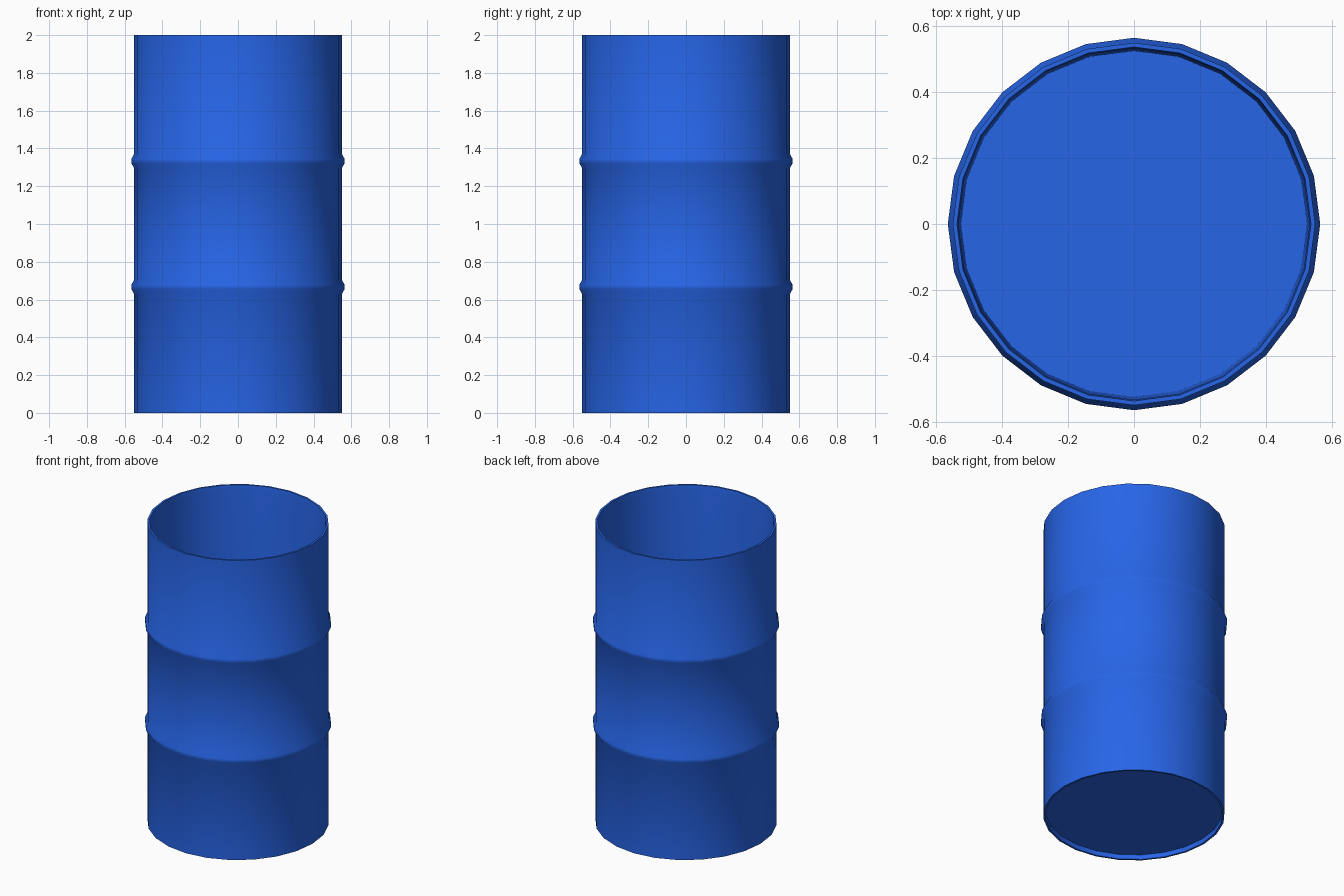
import bpy, bmesh
from math import cos, sin, tau, radians

if "Cube" in bpy.data.objects:
    bpy.data.objects.remove(bpy.data.objects["Cube"])

SIDES = 24


def lathe(name, profile):
    """Revolve (radius, z) points about z; the two ends are capped flat."""
    bm = bmesh.new()
    rings = [[bm.verts.new((r * cos(tau * i / SIDES), r * sin(tau * i / SIDES), z))
              for i in range(SIDES)] for r, z in profile]
    for a, b in zip(rings, rings[1:]):
        for i in range(SIDES):
            j = (i + 1) % SIDES
            bm.faces.new((a[i], a[j], b[j], b[i]))
    bm.faces.new(rings[0])
    bm.faces.new(rings[-1])
    bmesh.ops.recalc_face_normals(bm, faces=bm.faces)
    mesh = bpy.data.meshes.new(name)
    bm.to_mesh(mesh)
    bm.free()
    obj = bpy.data.objects.new(name, mesh)
    bpy.context.collection.objects.link(obj)
    return obj


def rib(z):
    """Raised rolling hoop pressed into the wall."""
    return [(0.55, z - 0.037), (0.565, z - 0.011), (0.565, z + 0.011), (0.55, z + 0.037)]


# Recessed underside, outer wall with two hoops, open rim, inner wall, floor
profile = [(0.535, 0.03), (0.537, 0.0), (0.55, 0.0)]
profile += rib(2 / 3) + rib(4 / 3)
profile += [(0.55, 2.0), (0.537, 2.0), (0.533, 1.97), (0.525, 0.04)]
drum = lathe("open_drum", profile)

# Blue paint
paint = bpy.data.materials.new("blue_paint")
paint.diffuse_color = (0.02, 0.13, 0.80, 1)
paint.use_nodes = True
paint.node_tree.nodes["Principled BSDF"].inputs["Base Color"].default_value = paint.diffuse_color
drum.data.materials.append(paint)

# Smooth round the wall, sharp at the rims
bpy.context.view_layer.objects.active = drum
drum.select_set(True)
bpy.ops.object.shade_smooth_by_angle(angle=radians(40))
